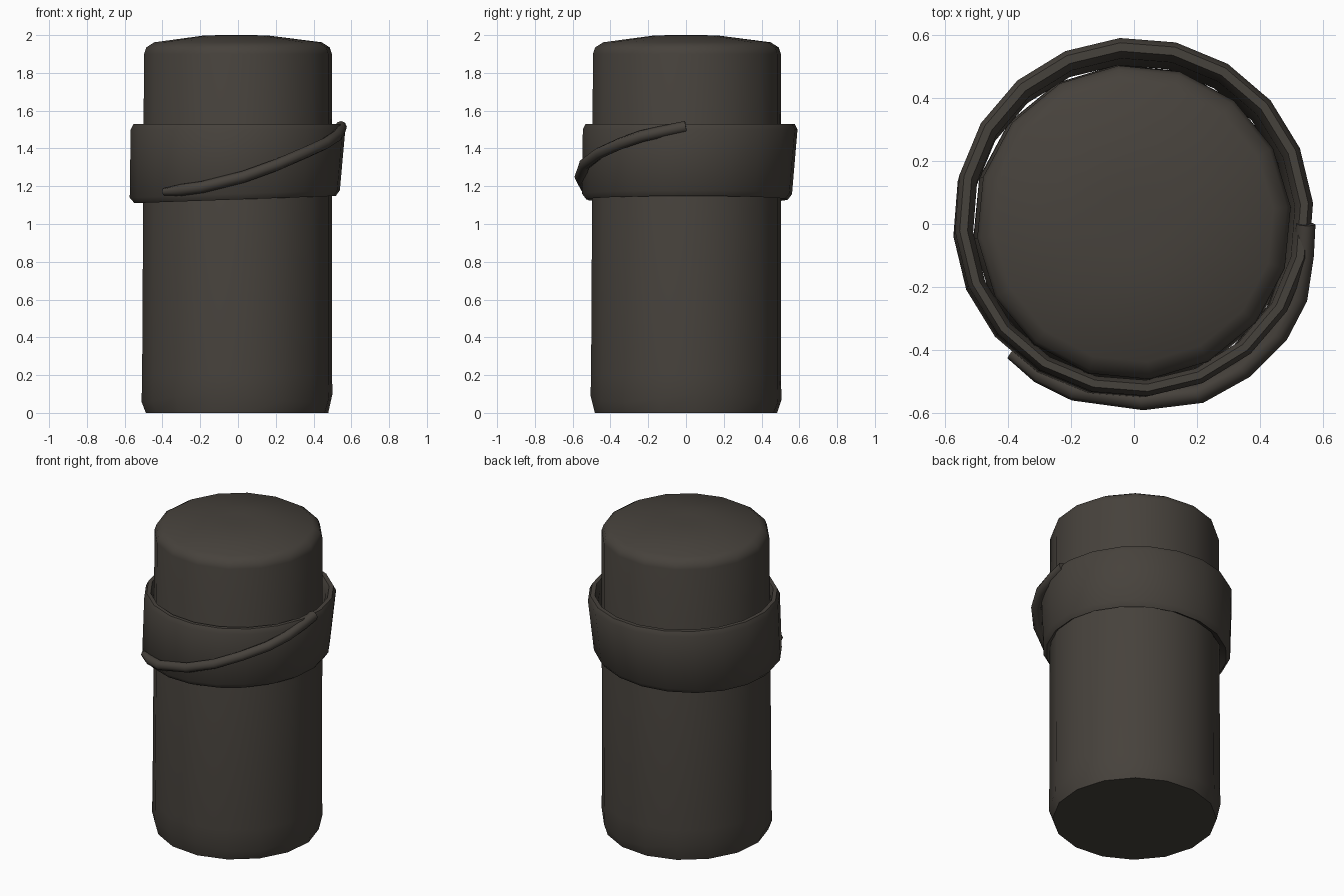
import bpy, bmesh, math
from mathutils import Vector

if "Cube" in bpy.data.objects:
    bpy.data.objects.remove(bpy.data.objects["Cube"])

mat = bpy.data.materials.new("dark charcoal brown")
mat.diffuse_color = (0.062, 0.054, 0.045, 1)
mat.use_nodes = True
mat.node_tree.nodes["Principled BSDF"].inputs["Base Color"].default_value = mat.diffuse_color


def lathe(name, rings, sides, turn=0.0, closed=False):
    """Skin rings of (radius, z, centre x, centre y, wobble) into one mesh."""
    bm = bmesh.new()
    loops = []
    for r, z, cx, cy, wob in rings:
        loop = []
        for i in range(sides):
            a = 2 * math.pi * (i + turn) / sides
            dz = wob * math.sin(3 * a + 0.8)
            loop.append(bm.verts.new((cx + r * math.cos(a), cy + r * math.sin(a), z + dz)))
        loops.append(loop)
    pairs = list(zip(loops, loops[1:]))
    if closed:
        pairs.append((loops[-1], loops[0]))
    else:
        bm.faces.new(loops[0][::-1])
        bm.faces.new(loops[-1])
    for a, b in pairs:
        for i in range(sides):
            j = (i + 1) % sides
            bm.faces.new((a[i], a[j], b[j], b[i]))
    return finish(name, bm)


def finish(name, bm):
    bmesh.ops.recalc_face_normals(bm, faces=bm.faces)
    me = bpy.data.meshes.new(name)
    bm.to_mesh(me)
    bm.free()
    me.materials.append(mat)
    ob = bpy.data.objects.new(name, me)
    bpy.context.collection.objects.link(ob)
    bpy.ops.object.select_all(action='DESELECT')
    ob.select_set(True)
    bpy.context.view_layer.objects.active = ob
    bpy.ops.object.shade_smooth_by_angle(angle=math.radians(50))
    return ob


# main cylinder with worn bottom edge and softly domed top
lathe("body", [
    (0.485, 0.0, -0.005, 0, 0), (0.508, 0.08, -0.005, 0, 0.025),
    (0.505, 0.2, -0.005, 0, 0), (0.500, 1.9, 0, 0.005, 0),
    (0.488, 1.935, 0, 0.005, 0), (0.445, 1.962, 0, 0.005, 0),
    (0.17, 1.998, -0.01, 0, 0), (0.08, 2.0, -0.01, 0, 0)], 16, 0.25)

# loose collar, leaning slightly, with bevelled rims
band = lathe("collar", [
    (0.505, 1.15, -0.01, 0.0, 0), (0.535, 1.13, -0.015, 0.005, 0),
    (0.558, 1.16, -0.017, 0.005, 0), (0.570, 1.50, 0, 0.022, 0),
    (0.555, 1.53, 0, 0.022, 0), (0.53, 1.53, 0, 0.02, 0),
    (0.512, 1.49, 0, 0.015, 0)], 20, 0.25, closed=True)
for v in band.data.vertices:  # lower rim dips toward the left
    if v.co.z < 1.3:
        v.co.z -= 0.02 * (-v.co.x / 0.56)

# raised strand spiralling up across the front right of the collar
path = [(-0.39, -0.41, 1.17), (-0.30, -0.475, 1.18), (-0.19, -0.53, 1.195),
        (0.03, -0.56, 1.25), (0.21, -0.538, 1.315), (0.35, -0.46, 1.375),
        (0.46, -0.35, 1.425), (0.52, -0.235, 1.465), (0.54, -0.1, 1.495),
        (0.545, 0.0, 1.515)]
pts = [Vector(p) for p in path]
bm = bmesh.new()
loops = []
for k, p in enumerate(pts):
    t = (pts[min(k + 1, len(pts) - 1)] - pts[max(k - 1, 0)]).normalized()
    out = Vector((p.x, p.y, 0)).normalized()
    up = t.cross(out).normalized()
    out = up.cross(t)
    r = 0.02 if k == 0 else 0.031
    loops.append([bm.verts.new(p + r * (math.cos(a) * out + math.sin(a) * up))
                  for a in (i * math.pi / 4 for i in range(8))])
for a, b in zip(loops, loops[1:]):
    for i in range(8):
        j = (i + 1) % 8
        bm.faces.new((a[i], a[j], b[j], b[i]))
bm.faces.new(loops[0][::-1])
bm.faces.new(loops[-1])
finish("spiral_strand", bm)
